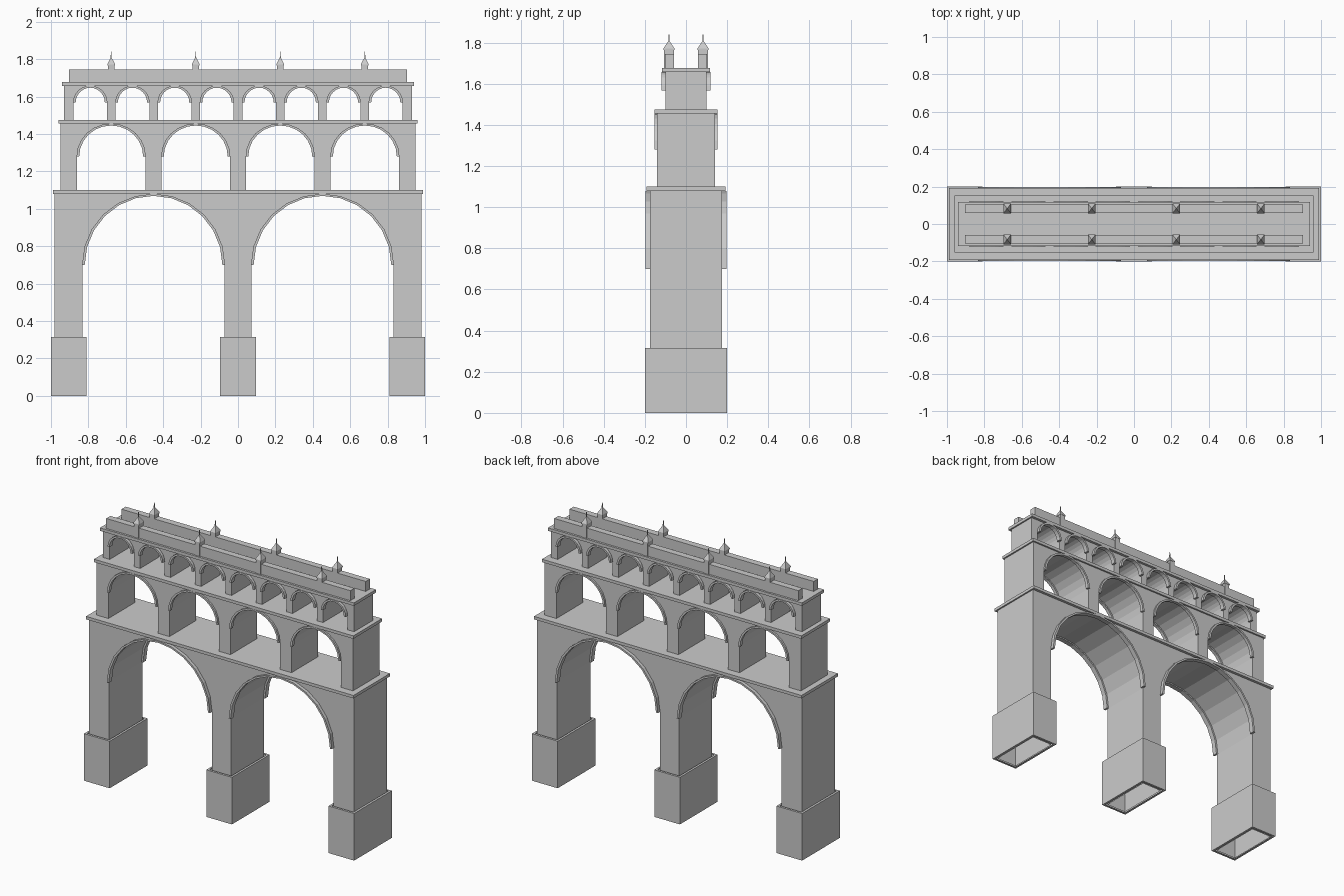
import bpy
import bmesh
from math import sin, cos, pi

cube = bpy.data.objects.get("Cube")
if cube:
    bpy.data.objects.remove(cube, do_unlink=True)

stone = bpy.data.materials.new("grey stone")
stone.use_nodes = True
colour = (0.6, 0.6, 0.6, 1)
stone.diffuse_color = colour
stone.node_tree.nodes["Principled BSDF"].inputs["Base Color"].default_value = colour

STEPS = 12


def finish(bm, name):
    bmesh.ops.recalc_face_normals(bm, faces=bm.faces)
    mesh = bpy.data.meshes.new(name)
    bm.to_mesh(mesh)
    bm.free()
    mesh.materials.append(stone)
    obj = bpy.data.objects.new(name, mesh)
    bpy.context.collection.objects.link(obj)
    return obj


def add_prism(bm, profile, y0, y1):
    """Extrude an (x, z) outline from y0 to y1."""
    face = bm.faces.new([bm.verts.new((x, y0, z)) for x, z in profile])
    out = bmesh.ops.extrude_face_region(bm, geom=[face])
    # the starting face stays as the front cap
    verts = [v for v in out["geom"] if isinstance(v, bmesh.types.BMVert)]
    bmesh.ops.translate(bm, verts=verts, vec=(0, y1 - y0, 0))
    if not face.is_valid:
        return
    if all(len(e.link_faces) > 1 for e in face.edges):
        return


def add_box(bm, x, y, z0, z1, hx, hy, top=1.0):
    """Box centred on x, y; top scales the upper face, giving a taper."""
    verts = bmesh.ops.create_cube(bm, size=2)["verts"]
    for v in verts:
        s = top if v.co.z > 0 else 1
        v.co = (x + v.co.x * hx * s, y + v.co.y * hy * s, z1 if v.co.z > 0 else z0)
    return verts


def arc(cx, spring, rx, rz):
    return [(cx - rx * cos(pi * i / STEPS), spring + rz * sin(pi * i / STEPS))
            for i in range(STEPS + 1)]


def make_tier(name, z0, z1, half_x, half_y, centres, spring, rx, rise, ring_y, slab):
    # arcaded wall, left open underneath
    outline = [(-half_x, z0)]
    for c in centres:
        outline += [(c - rx, z0)] + arc(c, spring, rx, rise) + [(c + rx, z0)]
    outline += [(half_x, z0), (half_x, z1), (-half_x, z1)]
    bm = bmesh.new()
    add_prism(bm, outline, -half_y, half_y)
    bmesh.ops.recalc_face_normals(bm, faces=bm.faces)
    under = [f for f in bm.faces if all(abs(v.co.z - z0) < 1e-5 for v in f.verts)]
    bmesh.ops.delete(bm, geom=under, context="FACES")
    finish(bm, name + "_arcade")

    # raised arch mouldings on both faces
    bm = bmesh.new()
    for c in centres:
        inner = arc(c, spring, rx - 0.012, rise - 0.008)
        outer = arc(c, spring, rx + 0.002, rise + 0.003)
        for side in (-1, 1):
            add_prism(bm, inner + outer[::-1], side * (half_y - 0.01), side * ring_y)
    finish(bm, name + "_arch_mouldings")

    # projecting ledge
    bm = bmesh.new()
    add_box(bm, 0, 0, z1, z1 + 0.02, slab[0], slab[1])
    finish(bm, name + "_ledge")


def spread(count, pitch):
    return [(i - (count - 1) / 2) * pitch for i in range(count)]


make_tier("lower", 0, 1.08, 0.98, 0.175, spread(2, 0.903), 0.7, 0.38, 0.377,
          0.198, (0.99, 0.193))
make_tier("middle", 1.1, 1.455, 0.95, 0.141, spread(4, 0.452), 1.28, 0.183, 0.173,
          0.153, (0.96, 0.152))
make_tier("upper", 1.475, 1.657, 0.93, 0.1, spread(8, 0.2257), 1.568, 0.09, 0.087,
          0.12, (0.94, 0.117))

# hollow plinths wrapped round the piers
for name, x in (("right", -0.905), ("centre", 0), ("left", 0.905)):
    bm = bmesh.new()
    add_box(bm, x, 0, 0, 0.315, 0.095, 0.2)
    bmesh.ops.recalc_face_normals(bm, faces=bm.faces)
    caps = [f for f in bm.faces if abs(f.normal.z) > 0.9]
    bmesh.ops.inset_individual(bm, faces=caps, thickness=0.021)
    bmesh.ops.delete(bm, geom=caps, context="FACES")
    finish(bm, name + "_plinth")

# parapets and their spired posts
for name, side in (("front", -1), ("back", 1)):
    bm = bmesh.new()
    add_box(bm, 0, side * 0.081, 1.677, 1.744, 0.904, 0.022)
    finish(bm, name + "_parapet")
    bm = bmesh.new()
    for x in spread(4, 0.452):
        y = side * 0.083
        add_box(bm, x, y, 1.677, 1.765, 0.018, 0.025)
        add_box(bm, x, y, 1.765, 1.772, 0.021, 0.027)
        add_box(bm, x, y, 1.772, 1.808, 0.021, 0.027, 0.12)
        add_box(bm, x, y, 1.8, 1.84, 0.003, 0.003, 0.6)
    finish(bm, name + "_spired_posts")
